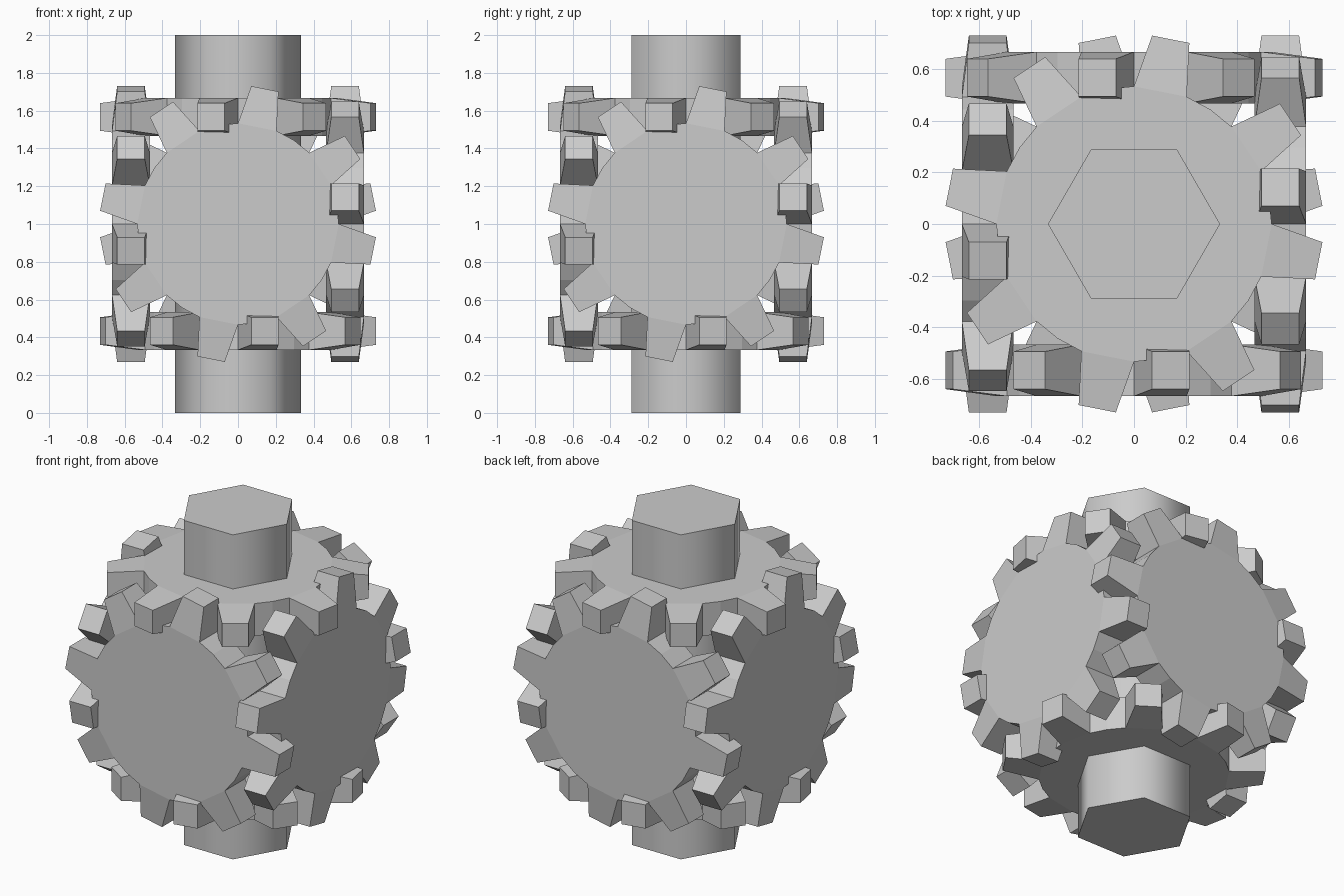
import bpy, bmesh
from math import radians, cos, sin, pi
from mathutils import Matrix

if "Cube" in bpy.data.objects:
    bpy.data.objects.remove(bpy.data.objects["Cube"])

TEETH = 8
ROOT_R, TIP_R = 0.5333, 0.7333
INNER, OUTER = 0.4667, 0.6667     # gear faces, measured from the cluster centre
CROWN = 0.027                     # how much the tooth tips narrow on each side
CENTRE = Matrix.Translation((0, 0, 1))


def polar(r, deg, z):
    return (r * cos(radians(deg)), r * sin(radians(deg)), z)


def make_gear(name, rotation):
    bm = bmesh.new()
    root = {INNER: [], OUTER: []}
    tip = {INNER: [], OUTER: []}
    for i in range(TEETH):
        a = 33.75 + i * 360 / TEETH
        for z, zt in ((INNER, INNER + CROWN), (OUTER, OUTER - CROWN)):
            root[z] += [bm.verts.new(polar(ROOT_R, a + d, z)) for d in (-11.25, 11.25, 22.5)]
            tip[z] += [bm.verts.new(polar(TIP_R, a + d, zt)) for d in (-5.75, 5.75)]
    lo, hi, tl, th = root[INNER], root[OUTER], tip[INNER], tip[OUTER]
    # disc faces
    bm.faces.new(hi)
    bm.faces.new(lo[::-1])
    n = len(lo)
    for i in range(TEETH):
        r, t = 3 * i, 2 * i
        # tooth: two sloped cheeks, tip and two flanks
        bm.faces.new((hi[r], th[t], th[t + 1], hi[r + 1]))
        bm.faces.new((lo[r], lo[r + 1], tl[t + 1], tl[t]))
        bm.faces.new((tl[t], tl[t + 1], th[t + 1], th[t]))
        bm.faces.new((lo[r], tl[t], th[t], hi[r]))
        bm.faces.new((tl[t + 1], lo[r + 1], hi[r + 1], th[t + 1]))
        # valley between teeth
        for j in (r + 1, r + 2):
            k = (j + 1) % n
            bm.faces.new((lo[j], lo[k], hi[k], hi[j]))
    bmesh.ops.recalc_face_normals(bm, faces=bm.faces)
    bm.transform(CENTRE @ rotation)
    mesh = bpy.data.meshes.new(name)
    bm.to_mesh(mesh)
    bm.free()
    bpy.context.collection.objects.link(bpy.data.objects.new(name, mesh))


# six gears, one per side of a cube
make_gear("top_gear", Matrix.Identity(4))
make_gear("bottom_gear", Matrix.Rotation(pi, 4, 'X'))
for i, side in enumerate(("front", "right", "back", "left")):
    make_gear(side + "_gear", Matrix.Rotation(i * pi / 2, 4, 'Z') @ Matrix.Rotation(pi / 2, 4, 'X'))

# hexagonal shaft, corners on the x axis
bpy.ops.mesh.primitive_cylinder_add(vertices=6, radius=0.3333, depth=2, location=(0, 0, 1),
                                    rotation=(0, 0, pi / 6))
shaft = bpy.context.object
shaft.name = "hexagonal_shaft"
bpy.ops.object.shade_smooth_by_angle(angle=radians(70))
